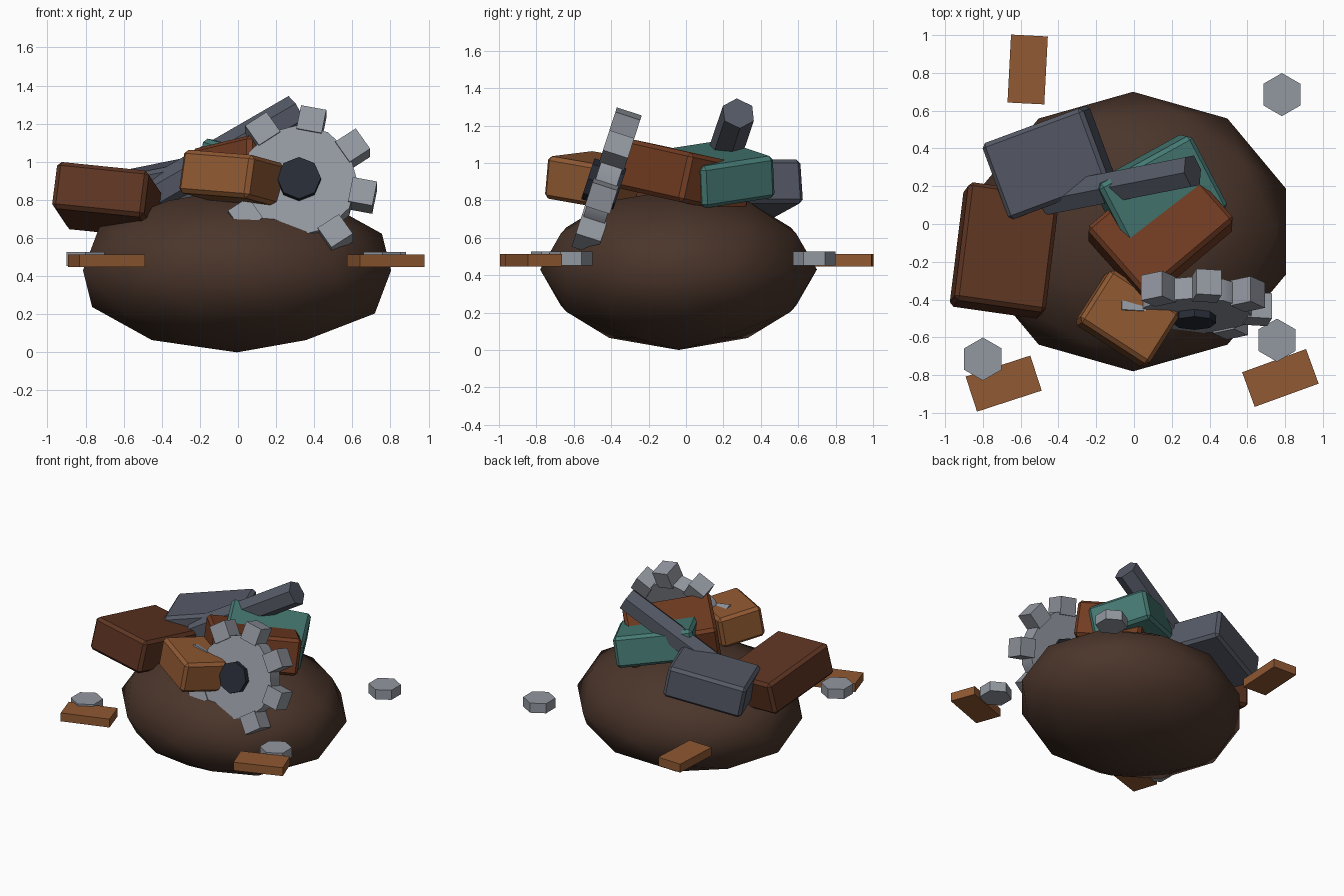
import bpy, math
from mathutils import Matrix, Vector

if "Cube" in bpy.data.objects:
    bpy.data.objects.remove(bpy.data.objects["Cube"])

def mat(name, rgb):
    m = bpy.data.materials.new(name)
    m.diffuse_color = (*rgb, 1)
    m.use_nodes = True
    m.node_tree.nodes["Principled BSDF"].inputs["Base Color"].default_value = m.diffuse_color
    return m

EARTH = mat("earth", (0.07, 0.036, 0.024))
BROWN = mat("dark_rust", (0.11, 0.035, 0.016))
RUST = mat("rust", (0.17, 0.045, 0.016))
ORANGE = mat("orange_rust", (0.28, 0.10, 0.032))
TEAL = mat("teal", (0.06, 0.19, 0.17))
SLATE = mat("slate", (0.09, 0.10, 0.13))
STEEL = mat("steel", (0.29, 0.31, 0.35))
DARK = mat("dark_metal", (0.02, 0.024, 0.036))

def frame(center, xdir, ydir):
    """Placement matrix from a long direction and a rough side direction."""
    x = Vector(xdir).normalized()
    z = x.cross(Vector(ydir)).normalized()
    y = z.cross(x)
    m = Matrix((x, y, z)).transposed().to_4x4()
    m.translation = center
    return m

def finish(name, material, matrix):
    ob = bpy.context.object
    ob.name = name
    ob.data.materials.append(material)
    ob.matrix_world = matrix
    return ob

def box(name, material, matrix, size, bevel=0.0):
    bpy.ops.mesh.primitive_cube_add(size=1)
    ob = bpy.context.object
    ob.data.transform(Matrix.Diagonal((*size, 1)))
    finish(name, material, matrix)
    if bevel:
        mod = ob.modifiers.new("bevel", 'BEVEL')
        mod.width, mod.segments = bevel, 1
    return ob

def prism(name, material, matrix, sides, radius, depth):
    bpy.ops.mesh.primitive_cylinder_add(vertices=sides, radius=radius, depth=depth)
    return finish(name, material, matrix)

# Earth mound
bpy.ops.mesh.primitive_ico_sphere_add(subdivisions=2, radius=1)
bpy.context.object.data.transform(Matrix.Diagonal((0.85, 0.74, 0.43, 1)))
finish("mound", EARTH, Matrix.Translation((-0.005, -0.04, 0.43)))
bpy.ops.object.shade_smooth()

# Scrap blocks: centre, long direction, side direction, size
blocks = [
    ("brown_block", BROWN, (-0.685, -0.14, 0.80), (0.49, -0.07, -0.05), (0.10, 0.63, -0.12), (0.49, 0.64, 0.25)),
    ("slate_block", SLATE, (-0.45, 0.325, 0.85), (0.54, 0.20, 0.11), (-0.15, 0.40, 0.0), (0.58, 0.43, 0.24)),
    ("teal_block", TEAL, (0.135, 0.15, 0.94), (0.49, 0.27, -0.09), (-0.20, 0.40, 0.06), (0.57, 0.44, 0.23)),
    ("rust_block", RUST, (0.14, -0.025, 0.93), (0.475, 0.40, -0.09), (-0.36, 0.33, -0.07), (0.63, 0.48, 0.27)),
    ("orange_block", ORANGE, (-0.035, -0.50, 0.915), (0.37, -0.24, -0.03), (0.19, 0.27, -0.05), (0.44, 0.33, 0.23)),
]
for name, material, center, xd, yd, size in blocks:
    box(name, material, frame(center, xd, yd), size, 0.022)

# Hexagonal rod leaning out of the heap
start, end = Vector((-0.46, 0.13, 0.82)), Vector((0.31, 0.28, 1.265))
axis = (end - start).normalized()
side = Vector((0, 0, 1)).cross(axis).normalized()
rod = Matrix((side, axis.cross(side), axis)).transposed().to_4x4()
rod.translation = (start + end) / 2
prism("hex_rod", SLATE, rod, 6, 0.092, (end - start).length)

# Gear: disc, hub and eight teeth, leaning back
gear = Matrix.Translation((0.32, -0.43, 0.885)) @ Matrix.Rotation(math.radians(90 - 18), 4, 'X')
prism("gear_disc", STEEL, gear, 12, 0.305, 0.12)
bpy.ops.object.shade_smooth_by_angle(angle=math.radians(35))
prism("gear_hub", DARK, gear @ Matrix.Translation((0, 0, 0.01)), 8, 0.115, 0.18)
for i in range(8):
    m = gear @ Matrix.Rotation(math.radians(34 + 45 * i), 4, 'Z') @ Matrix.Translation((0.34, 0, 0))
    box(f"gear_tooth_{i + 1}", STEEL, m, (0.13, 0.135, 0.14))

# Loose plates around the mound
for i, (x, y, a) in enumerate([(-0.563, 0.818, 87), (-0.69, -0.845, 18), (0.775, -0.815, 20)]):
    m = Matrix.Translation((x, y, 0.48)) @ Matrix.Rotation(math.radians(a), 4, 'Z')
    box(f"loose_plate_{i + 1}", ORANGE, m, (0.36, 0.195, 0.065))

# Loose hexagonal nuts
for i, (x, y) in enumerate([(0.783, 0.685), (-0.80, -0.715), (0.757, -0.615)]):
    prism(f"loose_nut_{i + 1}", STEEL, Matrix.Translation((x, y, 0.49)), 6, 0.114, 0.075)
